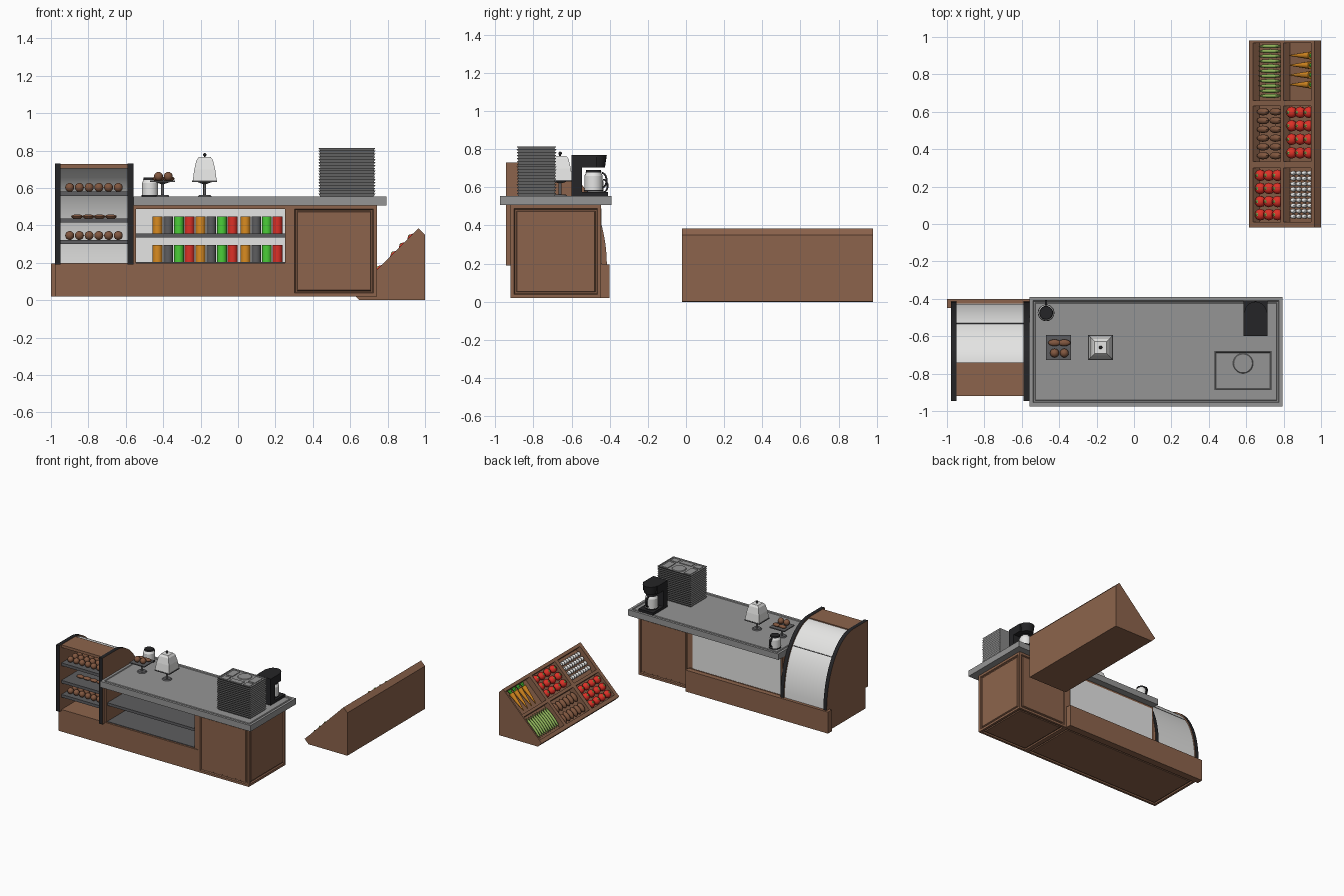
import bpy, bmesh, math
from mathutils import Matrix, Vector

if "Cube" in bpy.data.objects:
    bpy.data.objects.remove(bpy.data.objects["Cube"])

PALETTE = {
    "wood_brown": (.265, .127, .072), "crust_brown": (.22, .095, .05), "counter_grey": (.30, .30, .30),
    "dark_grey": (.11, .11, .115), "black": (.018, .018, .02), "white": (.78, .78, .77),
    "red": (.72, .03, .02), "bright_green": (.07, .62, .04), "bean_green": (.30, .50, .11),
    "orange": (.70, .26, .015)}
MATS = {}
for key, c in PALETTE.items():
    MATS[key] = bpy.data.materials.new(key)
    MATS[key].diffuse_color = (*c, 1)


class Part:
    """Collects primitives into one named object."""
    def __init__(self, name, mat, space=Matrix()):
        self.name, self.bm, self.space, self.names, self.mat = name, bmesh.new(), space, [], mat

    def paint(self, faces, mat):
        mat = mat or self.mat
        if mat not in self.names:
            self.names.append(mat)
        for f in faces:
            f.material_index = self.names.index(mat)

    def own(self, verts, mat):
        faces = {f for v in verts for f in v.link_faces}
        self.paint(faces, mat)
        return faces

    def box(self, x, y, z, mat=None):
        lo, hi = Vector((x[0], y[0], z[0])), Vector((x[1], y[1], z[1]))
        m = Matrix.Translation((lo + hi) / 2) @ Matrix.Diagonal((*(hi - lo), 1))
        r = bmesh.ops.create_cube(self.bm, size=1, matrix=self.space @ m)
        return self.own(r["verts"], mat)

    def ball(self, c, r, mat=None, seg=12):
        r = (r, r, r) if isinstance(r, float) else r
        m = Matrix.Translation(c) @ Matrix.Diagonal((*r, 1))
        res = bmesh.ops.create_uvsphere(self.bm, u_segments=seg, v_segments=seg * 2 // 3, radius=1, matrix=self.space @ m)
        return self.own(res["verts"], mat)

    def cone(self, c, r1, r2, h, mat=None, rot=Matrix(), seg=20):
        """Frustum standing on point c."""
        m = Matrix.Translation(c) @ rot @ Matrix.Translation((0, 0, h / 2))
        res = bmesh.ops.create_cone(self.bm, cap_ends=True, segments=seg, radius1=r1, radius2=r2, depth=h,
                                    matrix=self.space @ m)
        return self.own(res["verts"], mat)

    def prism(self, pts, a, b, axis="x", mat=None, rim=None):
        """Extrude a profile along x (points y,z) or y (points x,z); rim colours the sides."""
        place = (lambda p, t: (t, p[0], p[1])) if axis == "x" else (lambda p, t: (p[0], t, p[1]))
        A = [self.bm.verts.new(place(p, a)) for p in pts]
        B = [self.bm.verts.new(place(p, b)) for p in pts]
        n = len(pts)
        caps = [self.bm.faces.new(A), self.bm.faces.new(B)]
        sides = [self.bm.faces.new((A[i], A[(i + 1) % n], B[(i + 1) % n], B[i])) for i in range(n)]
        self.paint(caps, mat)
        self.paint(sides, rim or mat)
        bmesh.ops.recalc_face_normals(self.bm, faces=caps + sides)

    def panel(self, faces, margin=.026):
        """Sunken moulding around a raised field."""
        for f in faces:
            for t, d in ((margin, 0), (.006, -.010), (.010, 0), (.006, .007)):
                bmesh.ops.inset_individual(self.bm, faces=[f], thickness=t, depth=d)

    def done(self):
        me = bpy.data.meshes.new(self.name)
        self.bm.to_mesh(me)
        for n in self.names:
            me.materials.append(MATS[n])
        ob = bpy.data.objects.new(self.name, me)
        bpy.context.collection.objects.link(ob)


def arc(cy, cz, a, b, t0, t1, n):
    return [(cy + a * math.cos(t0 + (t1 - t0) * i / n), cz + b * math.sin(t0 + (t1 - t0) * i / n)) for i in range(n + 1)]


H = math.pi / 2

# Counter carcass
p = Part("counter_base", "wood_brown")
f = p.box((-.975, .285), (-.92, -.44), (.02, .20))
p.panel([g for g in f if g.normal.z < -.9])
p.box((-1, .285), (-.45, -.40), (.02, .195))
p.box((.25, .287), (-.915, -.445), (.195, .506))
p.box((-.56, -.545), (-.915, -.445), (.195, .506))
p.box((-.55, .26), (-.915, -.445), (.487, .506))
p.done()

p = Part("cabinet", "wood_brown")
f = p.box((.285, .742), (-.92, -.445), (.02, .506))
p.panel([g for g in f if g.normal.z < .5 and g.normal.x > -.5])
p.done()

# Worktop with a grooved border
p = Part("worktop", "counter_grey")
f = p.box((-.56, .795), (-.975, -.39), (.506, .555))
top = [g for g in f if g.normal.z > .9]
for t, d in ((.028, 0), (.005, -.006), (.010, 0), (.005, .004)):
    bmesh.ops.inset_individual(p.bm, faces=top, thickness=t, depth=d)
p.done()

# Tin shelves
p = Part("tin_shelves", "dark_grey")
p.box((-.545, .25), (-.905, -.45), (.198, .205))
p.box((-.545, .25), (-.905, -.45), (.335, .357))
p.box((-.545, .25), (-.452, -.442), (.20, .49), "white")
p.done()
p = Part("tins", "orange")
for z in (.205, .357):
    for x0 in (-.43, -.20, .04):
        for i, m in enumerate(("orange", "dark_grey", "bright_green", "red")):
            p.cone((x0 + i * .057, -.50, z), .026, .026, .09, m, seg=16)
p.done()

# Bakery display: sides with black rims, curved glass, shelves
p = Part("bakery_case", "wood_brown")
side = [(-.945, .19), (-.945, .73)] + arc(-.76, .19, .345, .54, H, 0, 16)
for x in (-.978, -.59):
    p.prism(side, x, x + .03, rim="black")
p.box((-.95, -.588), (-.92, -.74), (.705, .727))
p.done()
p = Part("bakery_glass", "white")
p.prism(arc(-.76, .19, .335, .53, H, 0, 16) + arc(-.76, .19, .327, .522, 0, H, 16), -.95, -.588)
p.done()
p = Part("bakery_shelves", "dark_grey")
for z, back in ((.30, -.45), (.415, -.475), (.557, -.53)):
    p.box((-.95, -.588), (-.92, back), (z, z + .023))
p.done()
p = Part("pastries", "crust_brown")
for z in (.323, .58):
    for i in range(6):
        for y in (-.87, -.81, -.75):
            p.ball((-.90 + i * .052, y, z + .023), .024)
for i in range(4):
    p.ball((-.86 + i * .06, -.80, .447), (.032, .022, .012))
p.done()

# Stack of canteen trays
p = Part("tray_stack", "counter_grey")
n, z0, pitch = 17, .555, .0153
for i in range(n):
    f = p.box((.43, .735), (-.888, -.68), (z0 + i * pitch, z0 + (i + 1) * pitch))
    for v in {v for g in f for v in g.verts}:
        if v.co.z < z0 + (i + .5) * pitch:
            v.co.x += .01 if v.co.x < .58 else -.01
            v.co.y += .01 if v.co.y < -.78 else -.01
    if i == n - 1:
        t = [g for g in f if g.normal.z > .9]
        for th, d in ((.008, 0), (.004, -.006)):
            bmesh.ops.inset_individual(p.bm, faces=t, thickness=th, depth=d)
zt = z0 + n * pitch
p.cone((.583, -.745, zt - .007), .055, .050, .006)
for x in (.452, .655):
    p.box((x, x + .058), (-.87, -.82), (zt - .007, zt - .001))
    p.box((x, x + .058), (-.80, -.70), (zt - .007, zt - .001))
p.box((.53, .635), (-.87, -.825), (zt - .007, zt - .001))
p.done()


def pot(name, x, y, z, r, h):
    """White jug with black lid and a loop handle towards the back."""
    p = Part(name, "white")
    p.cone((x, y, z), r, r, h * .72)
    p.cone((x, y, z + h * .72), r, r * .8, h * .16)
    p.cone((x, y, z), r * 1.04, r * 1.04, .008, "black")
    p.cone((x, y, z + h * .88), r * .86, r * .8, h * .12, "black")
    c = y + r * .9
    p.prism(arc(c, z + h * .52, .030, h * .38, -H, H, 10) + arc(c, z + h * .52, .020, h * .30, H, -H, 10),
            x - .006, x + .006, mat="black")
    p.done()


pot("jug", -.47, -.475, .555, .043, .10)
pot("coffee_pot", .65, -.485, .577, .048, .115)

# Coffee machine
p = Part("coffee_machine", "black")
p.box((.585, .715), (-.60, -.545), (.555, .77))
p.box((.585, .715), (-.56, -.47), (.705, .77))
p.cone((.65, -.475, .705), .05, .06, .065)
p.box((.585, .715), (-.60, -.41), (.555, .576))
p.done()


def stand(name, x, y, mat):
    """Square plate on a slim pedestal."""
    p = Part(name, mat)
    p.cone((x, y, .555), .036, .03, .008)
    p.cone((x, y, .562), .008, .008, .07)
    p.cone((x, y, .622), .012, .045, .012)
    p.box((x - .067, x + .067), (y - .067, y + .067), (.631, .639))
    return p


p = stand("pastry_stand", -.403, -.66, "dark_grey")
for dx in (-.022, .03):
    p.ball((-.403 + dx, -.69, .662), .024, "crust_brown")
    p.ball((-.403 + dx, -.635, .65), (.034, .018, .013), "crust_brown")
p.done()
stand("cloche_stand", -.178, -.66, "dark_grey").done()

# Square cloche, four-sided stepped dome
p = Part("cloche", "white")
q = math.sqrt(2)
rot = Matrix.Rotation(math.pi / 4, 4, "Z")
for z, h, a, b in ((.639, .06, .064, .056), (.699, .05, .056, .044), (.749, .016, .044, .032)):
    p.cone((-.178, -.66, z), a * q, b * q, h, rot=rot, seg=4)
p.cone((-.178, -.66, .765), .005, .005, .012, "black")
p.ball((-.178, -.66, .778), .009, "black")
p.done()

# Produce crate: wedge plus a grid of bars on the 45 degree slope
k = math.sqrt(.5)
SLOPE = Matrix(((k, 0, -k, .615), (0, 1, 0, 0), (k, 0, k, .035), (0, 0, 0, 1)))
p = Part("produce_wedge", "wood_brown")
p.prism([(.65, 0), (1, 0), (1, .35)], -.02, .98, axis="y")
p.done()
p = Part("produce_dividers", "wood_brown", SLOPE)
for u in ((0, .03), (.237, .260), (.470, .495)):
    p.box(u, (-.02, .98), (-.05, 0))
for v in ((-.02, .012), (.30, .335), (.63, .66), (.968, .98)):
    p.box((0, .495), v, (-.05, -.0005))
p.done()

# Vegetables, placed in slope space
p = Part("tomatoes", "red", SLOPE)
for us, vs in (((.065, .130, .195), (.05, .12, .19, .26)), ((.302, .367, .432), (.38, .453, .525, .597))):
    for u in us:
        for v in vs:
            p.ball((u, v, -.02), (.031, .031, .028))
            p.cone((u, v, .004), .014, .003, .008, "bean_green", seg=5)
p.done()
p = Part("potatoes", "crust_brown", SLOPE)
for u in (.080, .175):
    for i in range(6):
        p.ball((u, .365 + i * .047, -.025), (.041, .020, .021))
p.done()
p = Part("garlic_bulbs", "white", SLOPE)
for i in range(4):
    for j in range(9):
        p.ball((.305 + i * .042, .04 + j * .029, -.03), (.018, .0125, .017), seg=9)
p.done()
p = Part("green_beans", "bean_green", SLOPE)
for i in range(11):
    p.ball((.133, .685 + i * .0265, -.028), (.09, .011, .014), seg=9)
p.done()
p = Part("carrots", "orange", SLOPE)
to_u = Matrix.Rotation(H, 4, "Y")
for v in (.745, .797, .849, .901):
    p.cone((.282, v, -.028), .003, .021, .155, rot=to_u, seg=12)
    p.cone((.437, v, -.028), .010, .017, .03, "bright_green", rot=to_u, seg=8)
p.done()

# Smooth the round parts, keep hard edges
for ob in bpy.context.collection.objects:
    ob.select_set(True)
    bpy.context.view_layer.objects.active = ob
bpy.ops.object.shade_smooth_by_angle(angle=math.radians(35))

for m in bpy.data.materials:
    if m.users and not m.is_grease_pencil:
        m.use_nodes = True
        m.node_tree.nodes["Principled BSDF"].inputs["Base Color"].default_value = m.diffuse_color
